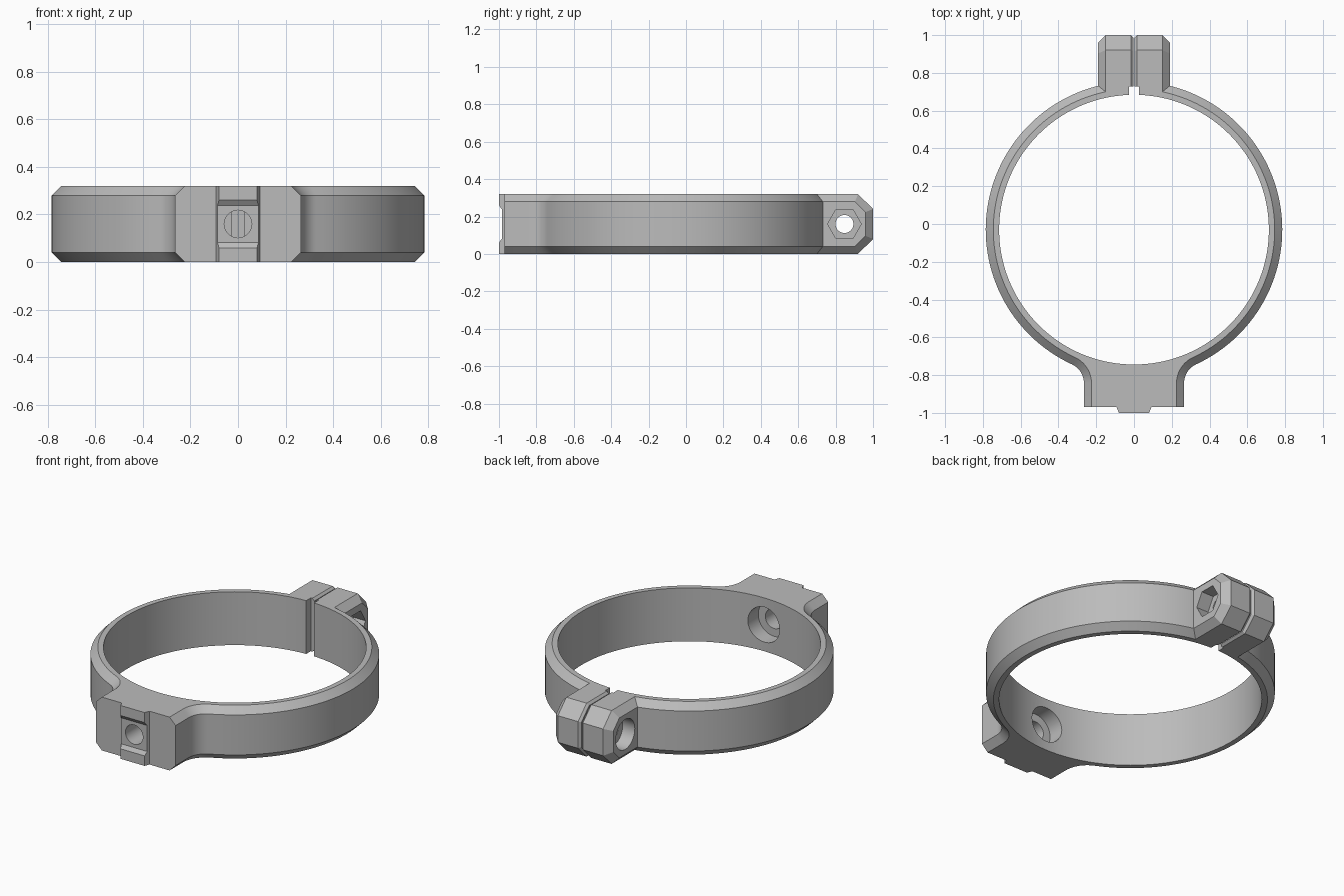
import bpy, bmesh
from math import sin, cos, pi, atan2, sqrt

if "Cube" in bpy.data.objects:
    bpy.data.objects.remove(bpy.data.objects["Cube"])

H, CY, R_OUT, R_IN, CH = 0.32, -0.03, 0.785, 0.714, 0.04

grey = bpy.data.materials.new("plain grey")
grey.diffuse_color = (0.5, 0.5, 0.5, 1)
grey.use_nodes = True
grey.node_tree.nodes["Principled BSDF"].inputs["Base Color"].default_value = grey.diffuse_color


def loft(name, loops):
    """Closed solid through a row of loops with equal point counts."""
    bm = bmesh.new()
    rows = [[bm.verts.new(p) for p in lp] for lp in loops]
    n = len(rows[0])
    for a, b in zip(rows, rows[1:]):
        for i in range(n):
            j = (i + 1) % n
            bm.faces.new((a[i], a[j], b[j], b[i]))
    bm.faces.new(rows[0])
    bm.faces.new(rows[-1])
    bmesh.ops.recalc_face_normals(bm, faces=bm.faces)
    me = bpy.data.meshes.new(name)
    bm.to_mesh(me)
    bm.free()
    me.materials.append(grey)
    ob = bpy.data.objects.new(name, me)
    bpy.context.collection.objects.link(ob)
    return ob


def box(name, x, y0, y1):
    ring = [(-x, y0), (x, y0), (x, y1), (-x, y1)]
    return loft(name, [[(a, b, z) for a, b in ring] for z in (-0.1, H + 0.1)])


def rod(name, axis, r, a, b, n=48, cy=0.0):
    """Cylinder or prism along x, y or z from a to b."""
    c = [(r * cos(2 * pi * i / n), r * sin(2 * pi * i / n)) for i in range(n)]
    put = {"x": lambda t, u, v: (t, cy + u, H / 2 + v),
           "y": lambda t, u, v: (u, t, H / 2 + v),
           "z": lambda t, u, v: (u, cy + v, t)}[axis]
    return loft(name, [[put(t, u, v) for u, v in c] for t in (a, b)])


# ring and mounting block: one outline, inset at top and bottom for the chamfer
BX, FR = 0.265, 0.11                       # block half width, fillet radius
fx = BX + FR
fy = CY - sqrt((R_OUT + FR) ** 2 - fx ** 2)
tang = atan2(fy - CY, fx)                  # where the fillet meets the ring


def outline(o, z):
    half = [(BX - o, -0.97)]
    for i in range(13):                    # fillet
        t = pi + (tang + pi - pi) * i / 12
        t = pi - (pi - (tang + pi)) * i / 12
        half.append((fx + (FR + o) * cos(t), fy + (FR + o) * sin(t)))
    for i in range(1, 65):                 # half of the ring
        t = tang + (pi / 2 - tang) * i / 64
        half.append(((R_OUT - o) * cos(t), CY + (R_OUT - o) * sin(t)))
    pts = half + [(-x, y) for x, y in reversed(half[:-1])]
    return [(x, y, z) for x, y in pts]


body = loft("clamp_ring", [outline(CH, 0), outline(0, CH),
                           outline(0, H - CH), outline(CH, H)])


# clamping lugs: chamfered profile lofted along x, one each side of the slit
def lug_loop(x, d):
    k = 0.414 * d
    low = [(0.69, d), (0.92 - k, d), (1 - d, 0.08 + k)]
    return [(x, y, z) for y, z in low + [(y, H - z) for y, z in reversed(low)]]


lugs = [loft("lug", [lug_loop(s * x, d) for x, d in
                     ((0.003, 0.013), (0.016, 0), (0.15, 0), (0.19, CH))])
        for s in (1, -1)]


# locating rail on the front of the block, with a shallow dip in the middle
def rail_loop(z, y):
    w = 0.08 + 0.4 * (y + 1)
    return [(-0.092, -0.9, z), (-0.092, -0.97, z), (-w, y, z),
            (w, y, z), (0.092, -0.97, z), (0.092, -0.9, z)]


rail = loft("front_rail", [rail_loop(z, y) for z, y in
                           ((0, -1), (0.06, -1), (0.082, -0.984),
                            (0.238, -0.984), (0.26, -1), (H, -1))])

# cutters: bore, slit and its relief, mounting hole, clamp screw hole
cuts = [
    rod("bore", "z", R_IN, -0.1, H + 0.1, 144, CY),
    box("slit", 0.003, 0.6, 1.1),
    box("slit_relief", 0.026, 0.6, 0.728),
    rod("mount_hole", "y", 0.058, -1.1, -0.6),
    rod("mount_counterbore", "y", 0.105, -0.835, -0.5, 64),
    rod("screw_hole", "x", 0.048, -0.3, 0.3, 40, 0.847),
    rod("nut_pocket", "x", 0.09, 0.11, 0.3, 6, 0.847),
    rod("screw_counterbore", "x", 0.09, -0.3, -0.11, 48, 0.847),
]

bpy.context.view_layer.objects.active = body
body.select_set(True)
for tools, op in (([rail] + lugs, "UNION"), (cuts, "DIFFERENCE")):
    for t in tools:
        t.hide_render = True
        m = body.modifiers.new(t.name, "BOOLEAN")
        m.operation, m.object, m.solver = op, t, "EXACT"
        bpy.ops.object.modifier_apply(modifier=m.name)
        bpy.data.objects.remove(t)

bpy.ops.object.shade_smooth_by_angle(angle=0.5)
